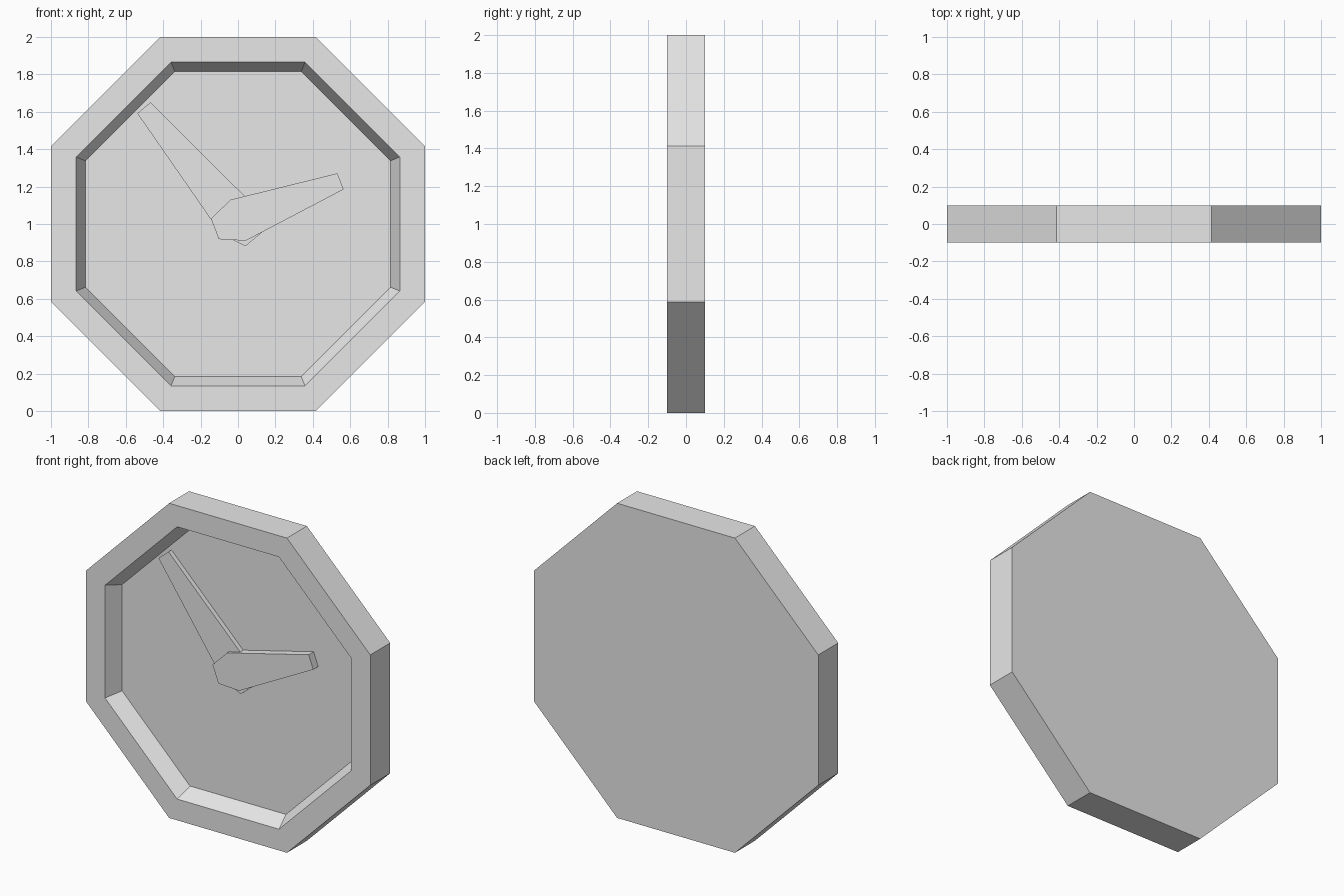
import bpy
import bmesh
from math import cos, sin, pi
from mathutils import Vector

cube = bpy.data.objects.get("Cube")
if cube:
    bpy.data.objects.remove(cube, do_unlink=True)

# Single plain grey for the whole clock
grey = bpy.data.materials.new("light_grey")
grey.use_nodes = True
colour = (0.8, 0.8, 0.8, 1)
grey.diffuse_color = colour
grey.node_tree.nodes["Principled BSDF"].inputs["Base Color"].default_value = colour

CENTRE_Z = 1.0
FLOOR_Y = 0.0


def finish(name, bm):
    bmesh.ops.recalc_face_normals(bm, faces=bm.faces)
    mesh = bpy.data.meshes.new(name)
    bm.to_mesh(mesh)
    bm.free()
    mesh.materials.append(grey)
    obj = bpy.data.objects.new(name, mesh)
    bpy.context.collection.objects.link(obj)
    return obj


def octagon(bm, apothem, y):
    radius = apothem / cos(pi / 8)
    angles = [pi / 8 + i * pi / 4 for i in range(8)]
    return [bm.verts.new((radius * cos(a), y, CENTRE_Z + radius * sin(a)))
            for a in angles]


def bridge(bm, a, b):
    for i in range(len(a)):
        j = (i + 1) % len(a)
        bm.faces.new((a[i], a[j], b[j], b[i]))


# Octagonal case: back, outer wall, front rim, sloped recess wall, dial
bm = bmesh.new()
rings = [octagon(bm, apothem, y) for apothem, y in
         ((1, 0.1), (1, -0.1), (0.865, -0.1), (0.815, FLOOR_Y))]
for a, b in zip(rings, rings[1:]):
    bridge(bm, a, b)
bm.faces.new(rings[0])
bm.faces.new(rings[-1])
finish("clock_case", bm)


# Tapered hand: narrow tip, wide shoulder at the pivot, short tail
def hand(name, tip, thickness):
    pivot = Vector((0, 1.02))
    along = (Vector(tip) - pivot).normalized()
    across = Vector((-along.y, along.x))
    length = (Vector(tip) - pivot).length
    stations = ((length, 0.046), (0, 0.117), (-0.132, 0.058))
    outline = [pivot + along * d + across * w for d, w in stations]
    outline += [pivot + along * d - across * w for d, w in reversed(stations)]
    bm = bmesh.new()
    back, front = [[bm.verts.new((p.x, y, p.y)) for p in outline]
                   for y in (FLOOR_Y, FLOOR_Y - thickness)]
    bridge(bm, back, front)
    bm.faces.new(back)
    bm.faces.new(front)
    finish(name, bm)


hand("minute_hand", (-0.503, 1.621), 0.03)
hand("hour_hand", (0.548, 1.228), 0.05)
